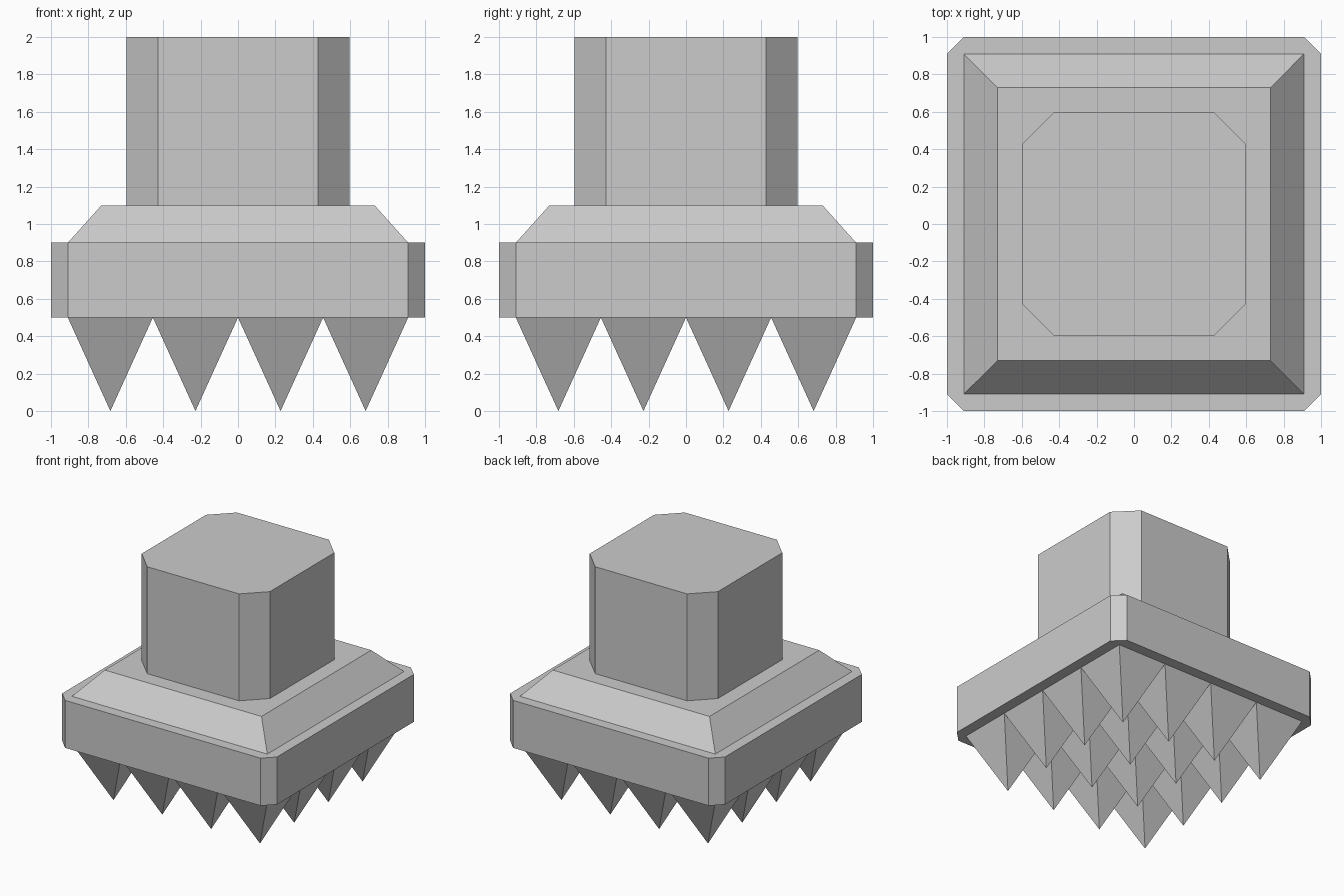
import bpy

if "Cube" in bpy.data.objects:
    bpy.data.objects.remove(bpy.data.objects["Cube"])


def mesh_object(name, verts, faces):
    mesh = bpy.data.meshes.new(name)
    mesh.from_pydata(verts, [], faces)
    mesh.update()
    obj = bpy.data.objects.new(name, mesh)
    bpy.context.collection.objects.link(obj)
    return obj


def chamfered_square(half, inner):
    h, c = half, inner
    return [(c, -h), (h, -c), (h, c), (c, h), (-c, h), (-h, c), (-h, -c), (-c, -h)]


def square(half):
    return [(half, -half), (half, half), (-half, half), (-half, -half)]


def loft(name, low, high, z0, z1):
    n = len(low)
    verts = [(x, y, z0) for x, y in low] + [(x, y, z1) for x, y in high]
    faces = [(i, (i + 1) % n, n + (i + 1) % n, n + i) for i in range(n)]
    faces += [tuple(reversed(range(n))), tuple(range(n, 2 * n))]
    return mesh_object(name, verts, faces)


# Head plate, sloped shoulder and handle block
plate = chamfered_square(1.0, 0.91)
loft("head_plate", plate, plate, 0.5, 0.9)
loft("sloped_shoulder", square(0.91), square(0.73), 0.9, 1.1)
handle = chamfered_square(0.597, 0.428)
loft("handle_block", handle, handle, 1.1, 2.0)

# Four by four grid of pyramid spikes pointing down
COUNT, HALF = 4, 0.91
step = 2 * HALF / COUNT
verts, faces = [], []
for i in range(COUNT):
    for j in range(COUNT):
        x, y = -HALF + (i + 0.5) * step, -HALF + (j + 0.5) * step
        b = len(verts)
        verts += [(x + dx, y + dy, 0.5) for dx, dy in square(step / 2)]
        verts.append((x, y, 0.0))
        faces += [(b + (k + 1) % 4, b + k, b + 4) for k in range(4)]
        faces.append((b, b + 1, b + 2, b + 3))
mesh_object("spikes", verts, faces)
